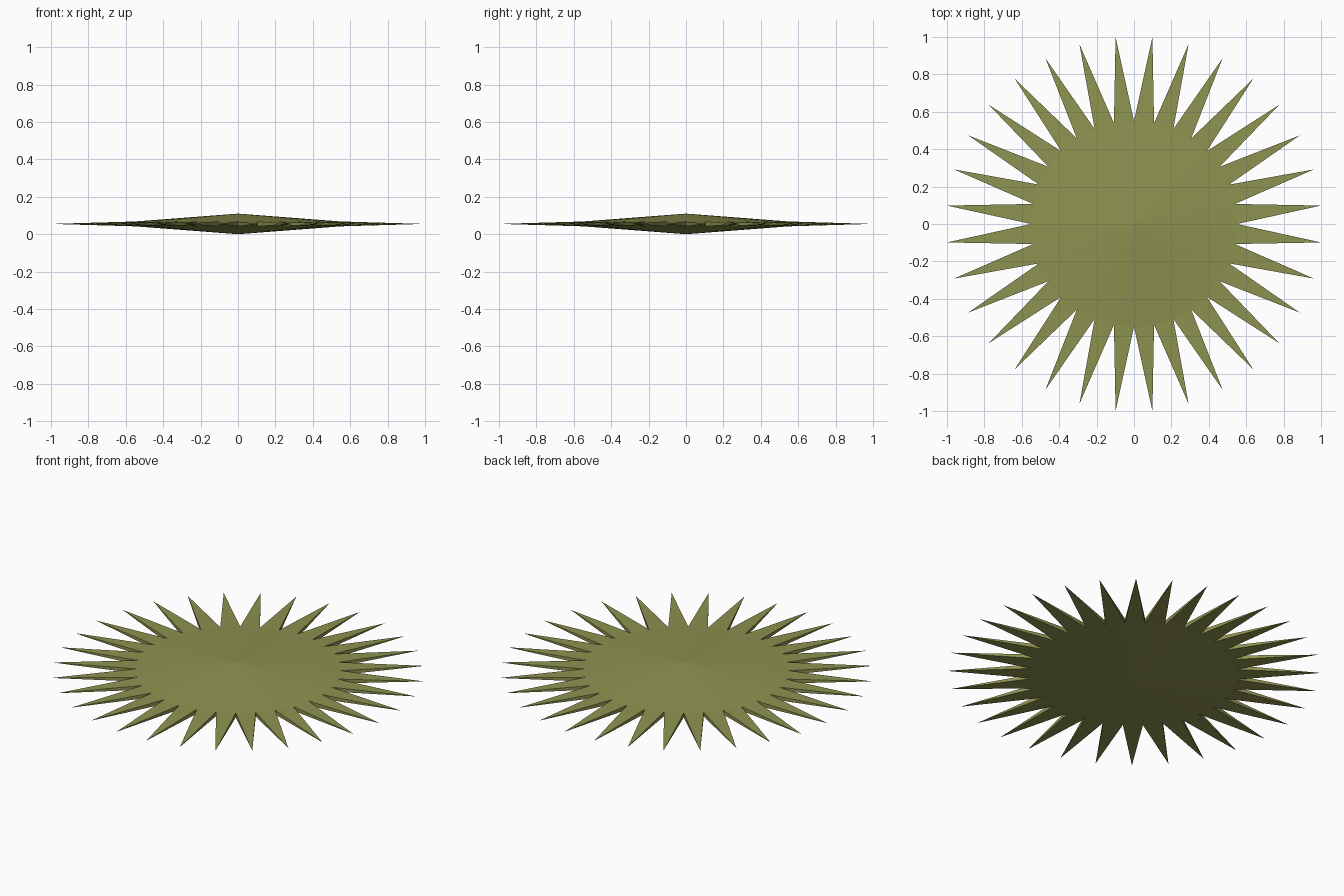
import bpy, bmesh
from math import sin, cos, pi

if "Cube" in bpy.data.objects:
    bpy.data.objects.remove(bpy.data.objects["Cube"])

SPIKES = 32
TIP_R, VALLEY_R = 1.0048, 0.55
MID_Z, HALF_H, EDGE_H = 0.055, 0.055, 0.013

bm = bmesh.new()


def polar(r, step, z):
    a = step * pi / SPIKES
    return bm.verts.new((r * cos(a), r * sin(a), z))


# Sharp spike tips shared by both sides
tips = [polar(TIP_R, 2 * i + 1, MID_Z) for i in range(SPIKES)]

# Shallow cone above and below, with a thin rim at the valleys
rims = []
for s in (1, -1):
    apex = bm.verts.new((0, 0, MID_Z + s * HALF_H))
    rim = [polar(VALLEY_R, 2 * i, MID_Z + s * EDGE_H) for i in range(SPIKES)]
    rims.append(rim)
    for i in range(SPIKES):
        a, b = rim[i], rim[(i + 1) % SPIKES]
        bm.faces.new((apex, a, b))
        bm.faces.new((a, tips[i], b))

# Side walls of the spikes
top, low = rims
for i in range(SPIKES):
    bm.faces.new((top[i], low[i], tips[i]))
    bm.faces.new((top[i], low[i], tips[i - 1]))

bmesh.ops.recalc_face_normals(bm, faces=bm.faces)
mesh = bpy.data.meshes.new("spiked_disc")
bm.to_mesh(mesh)
bm.free()
disc = bpy.data.objects.new("spiked_disc", mesh)
bpy.context.collection.objects.link(disc)

# Olive colour
mat = bpy.data.materials.new("olive")
mat.diffuse_color = (0.27, 0.29, 0.08, 1)
mat.use_nodes = True
mat.node_tree.nodes["Principled BSDF"].inputs["Base Color"].default_value = mat.diffuse_color
mesh.materials.append(mat)
